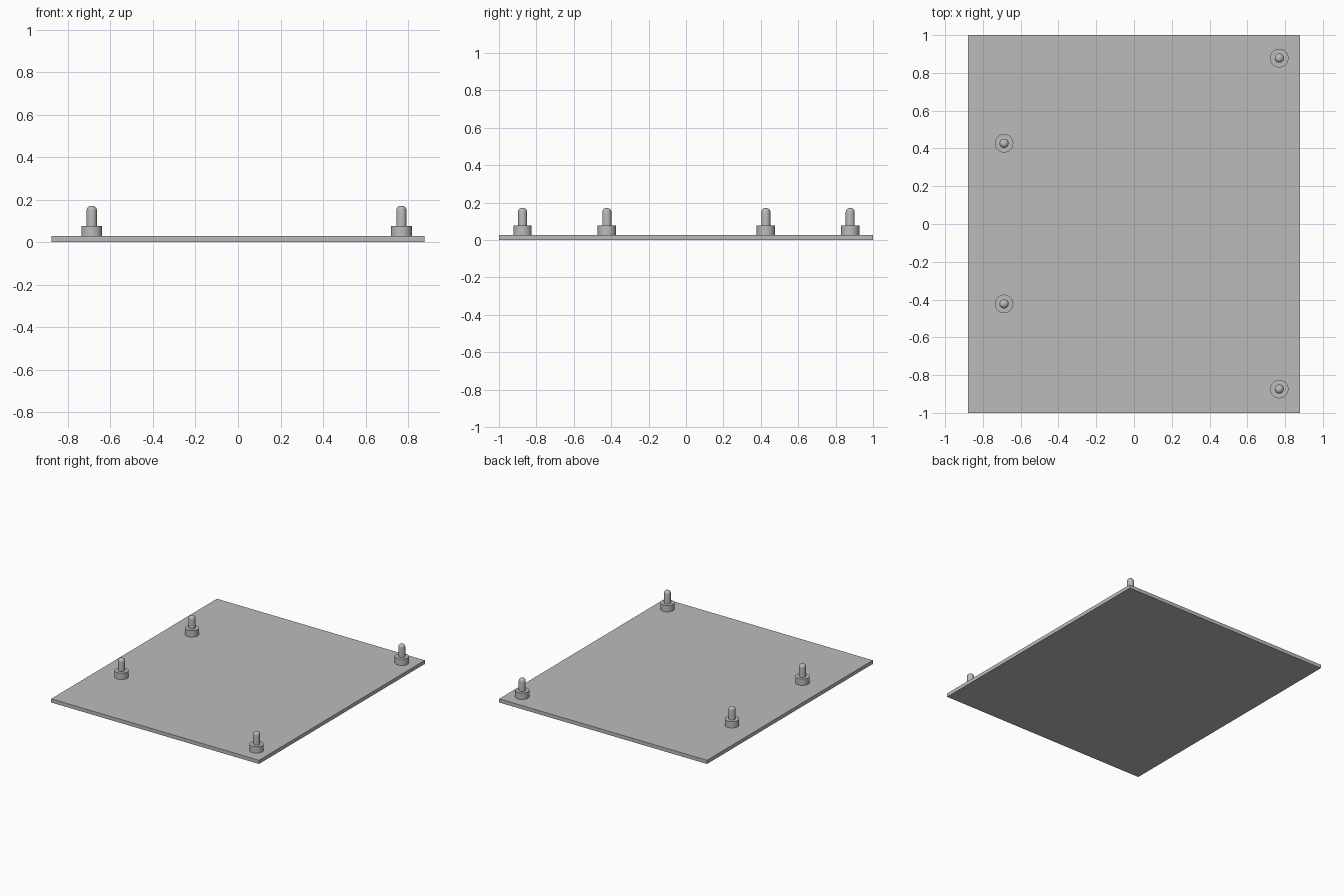
import bpy, bmesh, math

cube = bpy.data.objects.get("Cube")
if cube:
    bpy.data.objects.remove(cube, do_unlink=True)

grey = bpy.data.materials.new("plain grey")
grey.use_nodes = True
colour = (0.5, 0.5, 0.5, 1)
grey.diffuse_color = colour
grey.node_tree.nodes["Principled BSDF"].inputs["Base Color"].default_value = colour

PLATE_TOP = 0.028
COLLAR_TOP = 0.077
PIN_TOP = 0.171
COLLAR_R, PIN_R, ROUND = 0.049, 0.024, 0.021


def add_object(name, bm):
    mesh = bpy.data.meshes.new(name)
    bmesh.ops.recalc_face_normals(bm, faces=bm.faces)
    bm.to_mesh(mesh)
    bm.free()
    mesh.materials.append(grey)
    obj = bpy.data.objects.new(name, mesh)
    bpy.context.collection.objects.link(obj)
    return obj


# Base plate
bm = bmesh.new()
bmesh.ops.create_cube(bm, size=1)
bmesh.ops.scale(bm, vec=(1.756, 2, PLATE_TOP), verts=bm.verts)
bmesh.ops.translate(bm, vec=(0, 0, PLATE_TOP / 2), verts=bm.verts)
add_object("base_plate", bm)


# Stepped standoff with a rounded pin, turned from one profile
def standoff(name, x, y):
    profile = [(0, PLATE_TOP), (COLLAR_R, PLATE_TOP),
               (COLLAR_R, COLLAR_TOP), (PIN_R, COLLAR_TOP)]
    for i in range(7):
        a = math.pi / 2 * i / 6
        profile.append((PIN_R - ROUND + ROUND * math.cos(a),
                        PIN_TOP - ROUND + ROUND * math.sin(a)))
    profile.append((0, PIN_TOP))
    bm = bmesh.new()
    verts = [bm.verts.new((r, 0, z)) for r, z in profile]
    edges = [bm.edges.new(pair) for pair in zip(verts, verts[1:])]
    bmesh.ops.spin(bm, geom=verts + edges, cent=(0, 0, 0), axis=(0, 0, 1),
                   angle=math.tau, steps=40)
    bmesh.ops.remove_doubles(bm, verts=bm.verts, dist=0.0001)
    obj = add_object(name, bm)
    obj.location = (x, y, 0)
    bpy.ops.object.select_all(action='DESELECT')
    obj.select_set(True)
    bpy.context.view_layer.objects.active = obj
    bpy.ops.object.shade_smooth_by_angle(angle=math.radians(35))


# Wide pair on the left, narrow pair on the right
for side, x, spread in (("left", 0.769, 0.876), ("right", -0.688, 0.425)):
    for end, sign in (("front", -1), ("back", 1)):
        standoff(f"{end}_{side}_standoff", x, sign * spread + 0.002)
